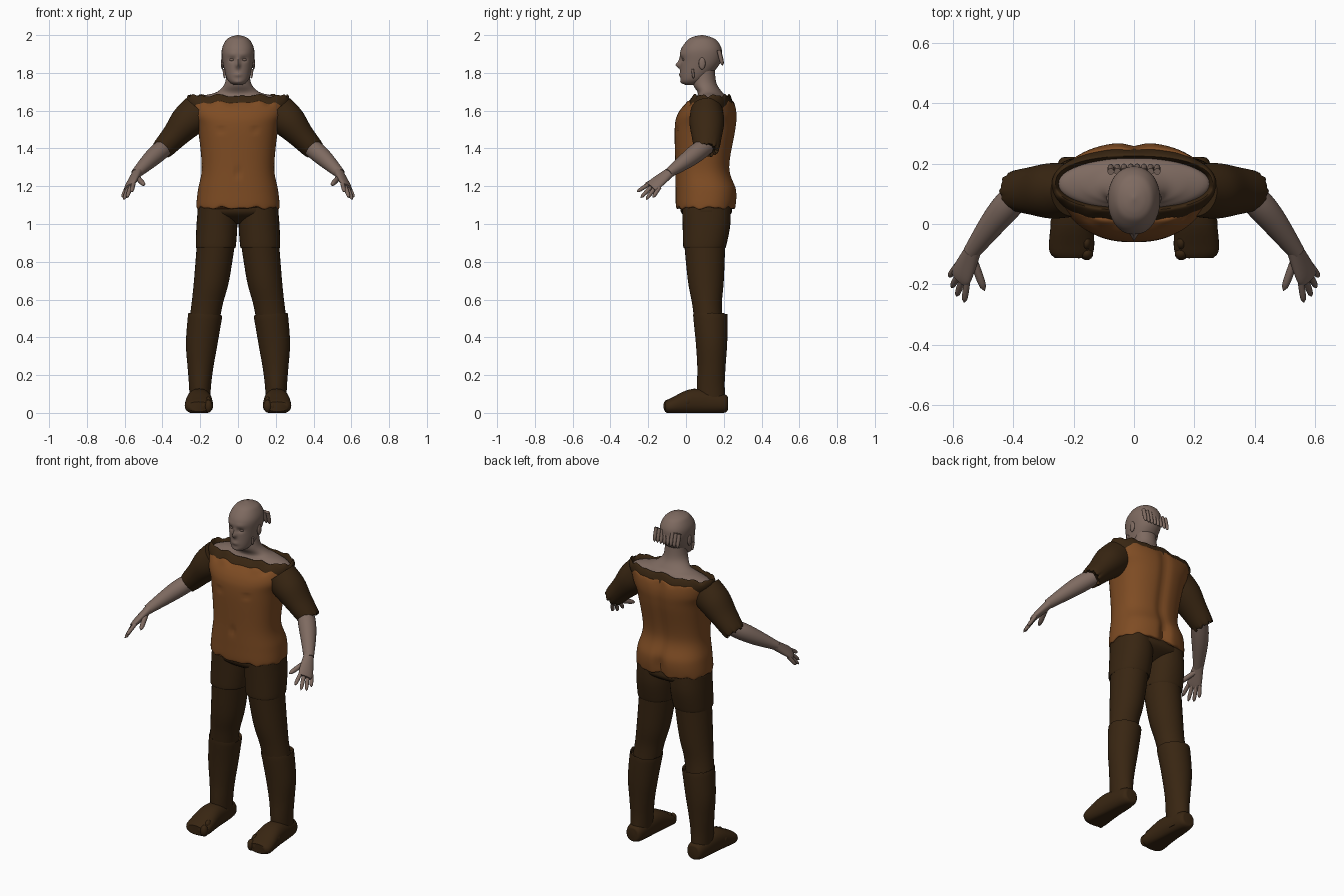
import bpy, bmesh, math
from mathutils import Vector

cube = bpy.data.objects.get("Cube")
if cube:
    bpy.data.objects.remove(cube)


def material(name, *rgb):
    mat = bpy.data.materials.new(name)
    mat.use_nodes = True
    mat.diffuse_color = (*rgb, 1)
    mat.node_tree.nodes["Principled BSDF"].inputs["Base Color"].default_value = (*rgb, 1)
    return mat


SKIN = material("skin", .21, .145, .118)
TUNIC = material("orange_brown_cloth", .21, .072, .017)
DARK = material("dark_brown_cloth", .04, .019, .006)
ACROSS, DEPTH, UP = Vector((1, 0, 0)), Vector((0, 1, 0)), Vector((0, 0, 1))


def finish(name, bm, mat, mirror):
    bmesh.ops.recalc_face_normals(bm, faces=bm.faces)
    mesh = bpy.data.meshes.new(name)
    bm.to_mesh(mesh)
    bm.free()
    mesh.materials.append(mat)
    part = bpy.data.objects.new(name, mesh)
    bpy.context.scene.collection.objects.link(part)
    if mirror:
        part.modifiers.new("mirror", "MIRROR").use_mirror_merge = False
    bpy.ops.object.select_all(action='DESELECT')
    part.select_set(True)
    bpy.context.view_layer.objects.active = part
    bpy.ops.object.shade_smooth_by_angle(angle=math.radians(50))


def smooth_path(rings, steps):
    """Catmull-Rom resampling of (centre, radius_u, radius_v) rings."""
    rows = [Vector((*centre, u, v)) for centre, u, v in rings]
    padded = [rows[0], *rows, rows[-1]]
    path = []
    for before, start, end, after in zip(padded, padded[1:], padded[2:], padded[3:]):
        for step in range(steps):
            t = step / steps
            path.append(start + (end - before) * t / 2
                        + (before * 2 - start * 5 + end * 4 - after) * t * t / 2
                        + (start * 3 - before - end * 3 + after) * t ** 3 / 2)
    return path + [rows[-1]]


def loft(name, rings, mat, axis, hint=ACROSS, power=2, sides=32, steps=5, shape=None, mirror=False):
    """Skin a row of superellipse rings lying square to the axis."""
    axis = Vector(axis).normalized()
    u = (hint - axis * hint.dot(axis)).normalized()
    v = axis.cross(u)
    bm = bmesh.new()
    rows = []
    for point in smooth_path(rings, steps):
        row = []
        for k in range(sides):
            angle = math.tau * k / sides
            cu, cv = (math.copysign(abs(f) ** (2 / power), f) for f in (math.cos(angle), math.sin(angle)))
            co = Vector(point[:3]) + u * cu * max(point[3], .001) + v * cv * max(point[4], .001)
            row.append(bm.verts.new(shape(co, angle) if shape else co))
        rows.append(row)
    for low, high in zip(rows, rows[1:]):
        for k in range(sides):
            bm.faces.new((low[k - 1], low[k], high[k], high[k - 1]))
    bm.faces.new(rows[0])
    bm.faces.new(rows[-1])
    finish(name, bm, mat, mirror)


def midline(z):
    return 0


def leg_line(z):
    return .155 + .048 * math.tanh((.62 - z) * 4)


def column(name, spans, mat, x=midline, **options):
    """Upright loft from (height, half width, front, back) spans."""
    rings = [((x(z), (front + back) / 2, z), half, (back - front) / 2) for z, half, front, back in spans]
    loft(name, rings, mat, UP, mirror=x is leg_line, **options)


def rod(name, base, tip, radius, mat=SKIN):
    """Round-ended rod, mirrored to both sides."""
    base, tip = Vector(base), Vector(tip)
    rings = []
    for i in range(9):
        r = radius * math.sqrt(1 - (i / 8) ** 6)
        rings.append((base.lerp(tip, i / 8), r, r))
    loft(name, rings, mat, tip - base, hint=DEPTH, sides=12, steps=1, mirror=True)


def ball(name, centre, size, mat):
    bm = bmesh.new()
    bmesh.ops.create_uvsphere(bm, u_segments=16, v_segments=10, radius=1)
    for vert in bm.verts:
        vert.co = Vector(centre) + vert.co * Vector(size)
    finish(name, bm, mat, True)


def near(value, target, width):
    return math.exp(-((value - target) / width) ** 2)


def ragged(angle):
    return .005 * math.sin(9 * angle) + .004 * math.sin(16 * angle + 1)


# Head, with the face pressed out of its front
def face_shape(co, angle):
    def push(x, z, width, height, depth):
        co.y += depth * near(abs(co.x), x, width) * near(co.z, z, height)
    if co.y < .06:
        push(0, 1.84, .011, .014, -.023)  # nose tip
        push(0, 1.86, .008, .02, -.01)    # nose bridge
        push(.03, 1.87, .017, .01, .012)  # eye sockets
        push(.03, 1.9, .03, .01, -.004)   # brow
        push(0, 1.79, .02, .009, -.007)   # lips
        push(0, 1.75, .02, .01, -.005)    # chin
    return co


column("head", [(1.735, .02, 0, .04), (1.75, .045, -.024, .08), (1.78, .063, -.03, .12),
                (1.85, .08, -.03, .18), (1.92, .086, -.028, .19), (1.97, .066, .005, .165),
                (1.99, .04, .035, .13), (2, .004, .08, .09)],
       SKIN, sides=72, steps=8, power=2.15, shape=face_shape)
ball("eyelids", (.032, -.012, 1.87), (.014, .008, .007), SKIN)
ball("ears", (.083, .085, 1.85), (.008, .018, .032), SKIN)
rod("jaw_locks", (.075, .035, 1.82), (.07, .04, 1.77), .007)

# Row of short locks behind the head
for i in range(4):
    x = .011 + .022 * i
    y = .195 - x * x / 4
    rod(f"hair_locks_{i + 1}", (x, y - .02, 1.92), (x, y, 1.84), .011)

# Neck and bare shoulders
column("neck_and_shoulders", [(1.6, .25, .04, .215), (1.655, .25, .045, .22), (1.68, .18, .06, .21),
                              (1.7, .11, .06, .19), (1.75, .068, .035, .16), (1.85, .06, .05, .15)],
       SKIN, sides=48)


# Tunic with spine groove, seat cleft, chest and navel creases, ragged hems
def tunic_shape(co, angle):
    co.z += ragged(angle) * (near(co.z, 1.09, .015) + near(co.z, 1.64, .015))
    if co.y > .12:
        co.y -= near(co.x, 0, .03) * (.012 + .016 * near(co.z, 1.13, .06))
    else:
        co.y += .012 * near(co.x, 0, .01) * near(co.z, 1.27, .025)
        co.y += .008 * near(abs(co.x), .09, .02) * near(co.z, 1.5, .008)
    return co


column("tunic", [(1.085, .208, -.04, .25), (1.095, .22, -.053, .265), (1.18, .212, -.055, .268),
                 (1.3, .192, -.056, .232), (1.5, .212, -.06, .264), (1.58, .24, -.045, .27),
                 (1.64, .25, 0, .257), (1.64, .235, .02, .24)],
       TUNIC, sides=96, steps=8, power=2.35, shape=tunic_shape)


# Dark undershirt: collar and sleeves
def collar_shape(co, angle):
    co.z += ragged(angle) * near(co.z, 1.68, .02)
    return co


def sleeve_shape(co, angle):
    return co + SLEEVE * ragged(angle) * near(co.x - co.z, -1, .03)


SLEEVE = Vector((.66, 0, -.75))
column("undershirt_collar", [(1.56, .225, 0, .23), (1.62, .26, 0, .25), (1.66, .272, .022, .242),
                             (1.68, .26, .045, .225), (1.64, .245, .06, .21)],
       DARK, sides=96, power=2.3, shape=collar_shape)
loft("sleeves", [((.2, .11, 1.6), .085, .1), ((.27, .11, 1.54), .092, .09),
                 ((.335, .11, 1.467), .08, .07), ((.4, .11, 1.395), .064, .056),
                 ((.398, .11, 1.397), .045, .04)],
     DARK, SLEEVE, hint=DEPTH, sides=64, shape=sleeve_shape, mirror=True)

# Forearms and hands
loft("forearms", [((.375, .11, 1.415), .045, .045), ((.42, .06, 1.38), .049, .049),
                  ((.47, 0, 1.335), .043, .043), ((.54, -.095, 1.267), .028, .025)],
     SKIN, (.6, -.75, -.5), mirror=True)
KNUCKLES = Vector((.035, .05, -.02))
loft("palms", [((.53, -.08, 1.277), .028, .025), ((.567, -.16, 1.215), .042, .018),
               ((.578, -.185, 1.195), .036, .012)],
     SKIN, (.3, -.7, -.5), hint=KNUCKLES, mirror=True)
first_knuckle, first_tip = Vector((.553, -.19, 1.215)), Vector((.563, -.26, 1.17))
for i, finger in enumerate(("index", "middle", "ring", "little")):
    reach = Vector((.01, -.01, -.025)) * math.sin(math.pi * i / 3)
    tip = first_tip + Vector((.05, .085, -.03)) * i / 3 + reach
    rod(f"{finger}_fingers", first_knuckle + KNUCKLES * i / 3, tip, .011)
rod("thumbs", (.536, -.11, 1.25), (.495, -.222, 1.205), .014)

# Breeches and stockings
column("breeches_seat", [(1.2, .18, -.03, .22), (1.1, .208, -.03, .24), (1.05, .2, -.018, .235),
                         (1, .05, .06, .15)], DARK, sides=48, power=2.3)
column("breeches_legs", [(1.12, .1, -.022, .235), (1, .108, -.018, .235), (.885, .106, -.015, .213),
                         (.878, .1, -.01, .206)], DARK, x=leg_line, power=2.2)
column("stockings", [(.9, .101, -.01, .208), (.7, .093, .01, .2), (.58, .083, .032, .19),
                     (.48, .08, .045, .195)], DARK, x=leg_line)


# Boots: shaft with a slanted ragged top, flat-soled foot and toe bumps
def boot_shape(co, angle):
    co.z += (.08 * (co.x - .18) + ragged(angle) / 3) * near(co.z, .515, .03)
    return co


def sole_shape(co, angle):
    co.z = max(co.z, 0)
    return co


column("boot_shafts", [(.505, .08, .045, .21), (.515, .09, .038, .22), (.37, .084, .052, .218),
                       (.24, .068, .06, .209), (.14, .058, .058, .205), (.02, .052, .06, .212)],
       DARK, x=leg_line, sides=48, shape=boot_shape)
loft("boot_feet", [((.203, .222, .05), .02, .025), ((.203, .2, .05), .05, .05),
                   ((.205, .04, .06), .066, .068), ((.207, -.08, .036), .075, .042),
                   ((.208, -.112, .033), .055, .026)],
     DARK, DEPTH, power=2.3, shape=sole_shape, mirror=True)
for i in range(5):
    x, curl = .157 + .026 * i, .004 * i * i
    size = .022 - .002 * i
    ball(f"boot_toes_{i + 1}", (x, curl - .098, .036), (size, size, .034 - .002 * i), DARK)
    ball(f"boot_knuckles_{i + 1}", (x, curl - .06, .06), (.016, .025, .026), DARK)
